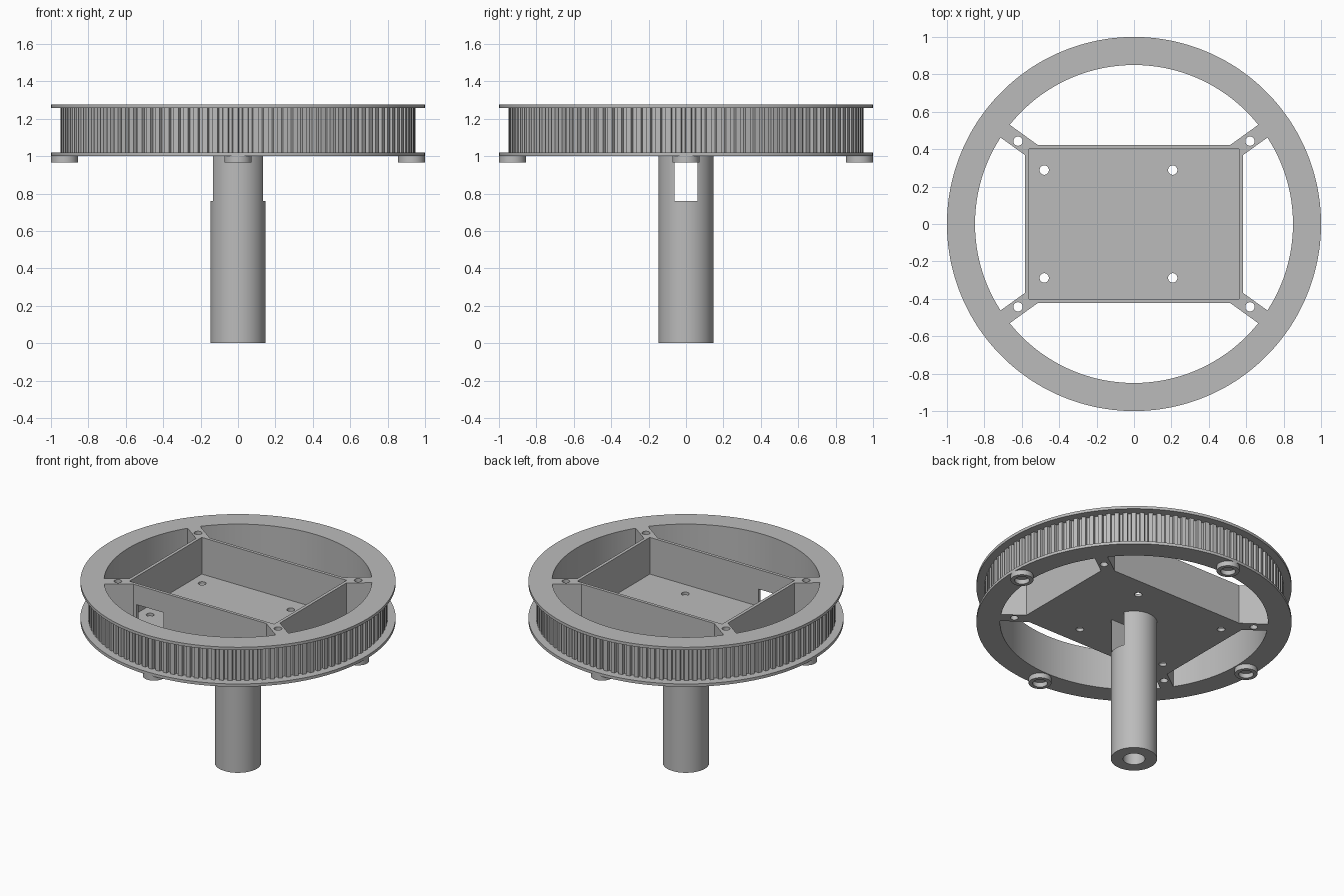
import bpy
import bmesh
from math import cos, sin, atan2, sqrt, tau, radians
from mathutils import Matrix

if "Cube" in bpy.data.objects:
    bpy.data.objects.remove(bpy.data.objects["Cube"])

grey = bpy.data.materials.new("plain_grey")
grey.use_nodes = True
grey.diffuse_color = (0.5, 0.5, 0.5, 1)
grey.node_tree.nodes["Principled BSDF"].inputs["Base Color"].default_value = (0.5, 0.5, 0.5, 1)

BASE, TOP = 1.0, 1.277       # height range of the wheel
BOX_X, BOX_Y = 0.583, 0.423  # outer half sizes of the tray
WALL = 0.022


def finish(name, bm):
    bmesh.ops.recalc_face_normals(bm, faces=bm.faces)
    mesh = bpy.data.meshes.new(name)
    bm.to_mesh(mesh)
    bm.free()
    obj = bpy.data.objects.new(name, mesh)
    bpy.context.collection.objects.link(obj)
    mesh.materials.append(grey)
    return obj


def skin(name, loops, closed=False):
    """Bridge successive point loops; closed joins last to first, else cap ends."""
    bm = bmesh.new()
    rings = [[bm.verts.new(p) for p in loop] for loop in loops]
    pairs = list(zip(rings, rings[1:])) + ([(rings[-1], rings[0])] if closed else [])
    for a, b in pairs:
        for i in range(len(a)):
            bm.faces.new((a[i - 1], a[i], b[i], b[i - 1]))
    if not closed:
        bm.faces.new(rings[0])
        bm.faces.new(rings[-1])
    return finish(name, bm)


def circle(r, z, x=0, y=0, n=64):
    return [(x + r * cos(tau * i / n), y + r * sin(tau * i / n), z) for i in range(n)]


def prism(name, outline, z0, z1):
    return skin(name, [[(x, y, z) for x, y in outline] for z in (z0, z1)])


def block(name, x0, x1, y0, y1, z0, z1):
    return prism(name, [(x0, y0), (x1, y0), (x1, y1), (x0, y1)], z0, z1)


def pin(x, y, r=0.025):
    return skin("hole_cutter", [circle(r, z, x, y, 32) for z in (BASE - 0.1, TOP + 0.1)])


def apply(obj, mod):
    bpy.context.view_layer.objects.active = obj
    bpy.ops.object.modifier_apply(modifier=mod.name)


def cut(obj, *cutters):
    for c in cutters:
        c.hide_render = True
        mod = obj.modifiers.new("cut", 'BOOLEAN')
        mod.operation, mod.solver, mod.object = 'DIFFERENCE', 'EXACT', c
        apply(obj, mod)
        bpy.data.objects.remove(c)


# Toothed rim with a flange above and below
TEETH = 110
angles = [tau * (t + f) / TEETH for t in range(TEETH) for f in (0, 0.5, 0.58, 0.92)]


def rim_loop(land, groove, z):
    radii = (land, land, groove, groove)
    return [(radii[i % 4] * cos(a), radii[i % 4] * sin(a), z) for i, a in enumerate(angles)]


rim = skin("toothed_rim", [
    rim_loop(0.85, 0.85, BASE), rim_loop(1, 1, BASE), rim_loop(1, 1, 1.02),
    rim_loop(0.95, 0.93, 1.02), rim_loop(0.95, 0.93, 1.257),
    rim_loop(1, 1, 1.257), rim_loop(1, 1, TOP), rim_loop(0.85, 0.85, TOP)], closed=True)

# Open tray with four floor holes and a window in the front wall
tray = block("tray", -BOX_X, BOX_X, -BOX_Y, BOX_Y, BASE, TOP)
cut(tray,
    block("hollow_cutter", WALL - BOX_X, BOX_X - WALL, WALL - BOX_Y, BOX_Y - WALL, 1.02, TOP + 0.1),
    block("window_cutter", -0.49, -0.28, -BOX_Y - 0.1, 0.05 - BOX_Y, 1.02, 1.14),
    *[pin(x, y) for x in (-0.48, 0.207) for y in (-0.288, 0.288)])

# Diagonal spokes, one built and mirrored to all four corners
heading, half = atan2(0.495, 0.687), 0.042
c, s = cos(heading), sin(heading)
reach = sqrt(0.856 ** 2 - half ** 2)
ix, iy = BOX_X - 0.01, BOX_Y - 0.01
spoke = prism("spokes", [
    (ix, iy), (ix, (ix * s - half) / c),
    (reach * c + half * s, reach * s - half * c),
    (reach * c - half * s, reach * s + half * c),
    ((iy * c - half) / s, iy)], BASE, TOP)
cut(spoke, pin(0.62, 0.443))
mirror = spoke.modifiers.new("mirror", 'MIRROR')
mirror.use_axis = (True, True, False)
apply(spoke, mirror)

# Hollow stem with a slot through its upper end
stem = skin("stem", [circle(0.147, 0), circle(0.147, BASE),
                     circle(0.07, BASE), circle(0.07, 0)], closed=True)
cut(stem, block("slot_cutter", -0.3, 0.3, -0.062, 0.062, 0.76, BASE + 0.1))

# Round feet with blind sockets under the rim
parts = [rim, tray, spoke, stem]
for k, side in enumerate(("left", "back", "right", "front")):
    foot = skin(side + "_foot", [circle(0.072, BASE), circle(0.072, 0.965),
                                 circle(0.047, 0.965), circle(0.047, BASE - 0.003)])
    foot.data.transform(Matrix.Rotation(tau * k / 4, 4, 'Z') @ Matrix.Translation((0.928, 0, 0)))
    parts.append(foot)

# Smooth the round walls, keep the edges crisp
bpy.ops.object.select_all(action='DESELECT')
for part in parts:
    part.select_set(True)
bpy.context.view_layer.objects.active = rim
bpy.ops.object.shade_smooth_by_angle(angle=radians(25))
